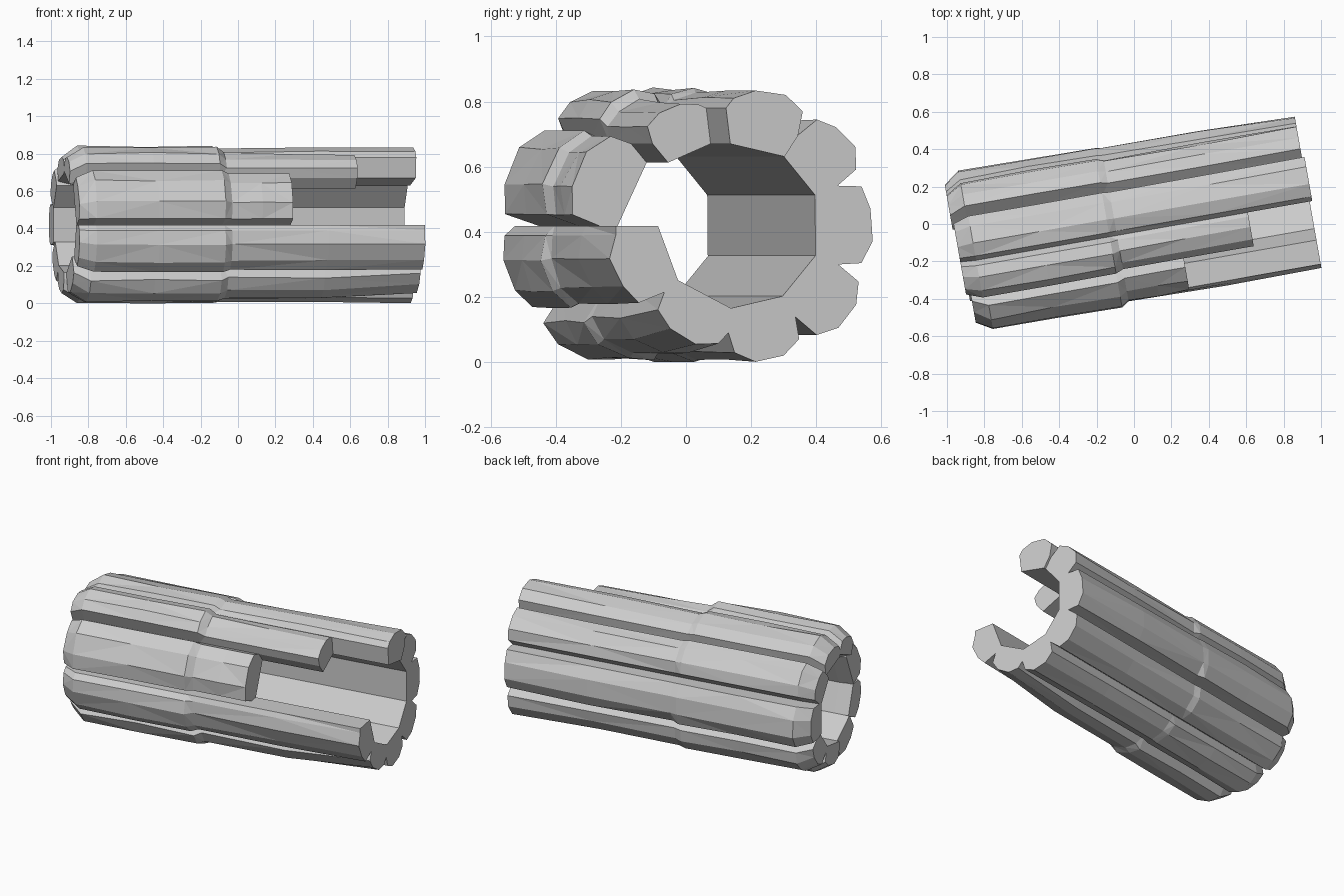
import bpy, bmesh, math, random
from mathutils import Matrix, Vector

if "Cube" in bpy.data.objects:
    bpy.data.objects.remove(bpy.data.objects["Cube"], do_unlink=True)
random.seed(4)

stone = bpy.data.materials.new("pale_grey")
stone.use_nodes = True
GREY = (0.6, 0.6, 0.6, 1)
stone.diffuse_color = GREY
stone.node_tree.nodes["Principled BSDF"].inputs["Base Color"].default_value = GREY

PLACE = Matrix.Translation((0, 0, 0.418)) @ Matrix.Rotation(math.radians(10), 4, 'Z')
BORE, OUTER = 0.254, 0.417
NOTCH, DEEP, SHALLOW = 0.33, 0.31, 0.365


def ring_point(u, a, r):
    a = math.radians(a)
    return Vector((u, r * math.cos(a), r * math.sin(a)))


def section(a0, a1, u, swell, chamfer, bore, notches):
    """Wedge section: flat bore edge, then the lobed outside."""
    pts = [ring_point(u, a0, bore), ring_point(u, a1, bore)]
    outer = [(1, notches[1]), (0.9, 0.395), (0.66, OUTER), (0.34, OUTER), (0.1, 0.395), (0, notches[0])]
    for t, r in outer:
        if 0 < t < 1:
            r = r * swell + random.uniform(-0.006, 0.006)
        pts.append(ring_point(u, a0 + (a1 - a0) * t, r * chamfer))
    return pts


def build_log(name, a0, a1, end, swells, notches=(NOTCH, NOTCH), start=-0.95, flare=BORE):
    """Loft one log along the bore axis, with a small step part way."""
    left, middle, tip = swells
    stations = [(start, left, 0.87, flare), (start + 0.085, left, 1, BORE),
                (-0.5, left, 1, BORE), (-0.14, left, 1, BORE), (-0.10, middle, 1, BORE),
                ((end - 0.1) / 2, middle, 1, BORE), (end, tip, 1, BORE)]
    bm = bmesh.new()
    rings = [[bm.verts.new(PLACE @ p) for p in section(a0, a1, u, s, c, b, notches)]
             for u, s, c, b in stations]
    n = len(rings[0])
    sides = []
    for ra, rb in zip(rings, rings[1:]):
        for i in range(n):
            j = (i + 1) % n
            sides.append(bm.faces.new((ra[i], ra[j], rb[j], rb[i])))
    bm.faces.new(rings[0])
    bm.faces.new(rings[-1])
    bmesh.ops.triangulate(bm, faces=sides)
    bmesh.ops.recalc_face_normals(bm, faces=bm.faces)
    mesh = bpy.data.meshes.new(name)
    bm.to_mesh(mesh)
    bm.free()
    mesh.materials.append(stone)
    bpy.context.collection.objects.link(bpy.data.objects.new(name, mesh))


# Logs around the bore; the two front upper ones stop short and leave a slot
FULL = 0.946
build_log("back_log", -21, 22, FULL, (1.06, 1.03, 1.0), start=-0.96)
build_log("back_upper_log", 22, 57, FULL, (1.06, 1.03, 1.03), start=-0.96)
build_log("top_back_log", 57, 97, 0.96, (1.02, 0.99, 1.01), (NOTCH, SHALLOW), flare=0.28)
build_log("top_front_log", 97, 130, 0.61, (1.05, 0.97, 0.96), (SHALLOW, NOTCH), flare=0.29)
build_log("front_upper_log", 130, 180, 0.23, (1.05, 1.0, 0.99), (NOTCH, DEEP), -0.925, 0.27)
build_log("front_lower_log", 180, 221, FULL, (1.05, 1.0, 0.99), (0.385, DEEP), -0.925, 0.265)
build_log("bottom_front_log", 221, 264, FULL, (1.05, 1.0, 0.93), (DEEP, NOTCH), -0.935)
build_log("bottom_log", 264, 302, FULL, (1.0, 0.98, 1.0))
build_log("back_lower_log", 302, 339, FULL, (1.05, 1.03, 1.04))
